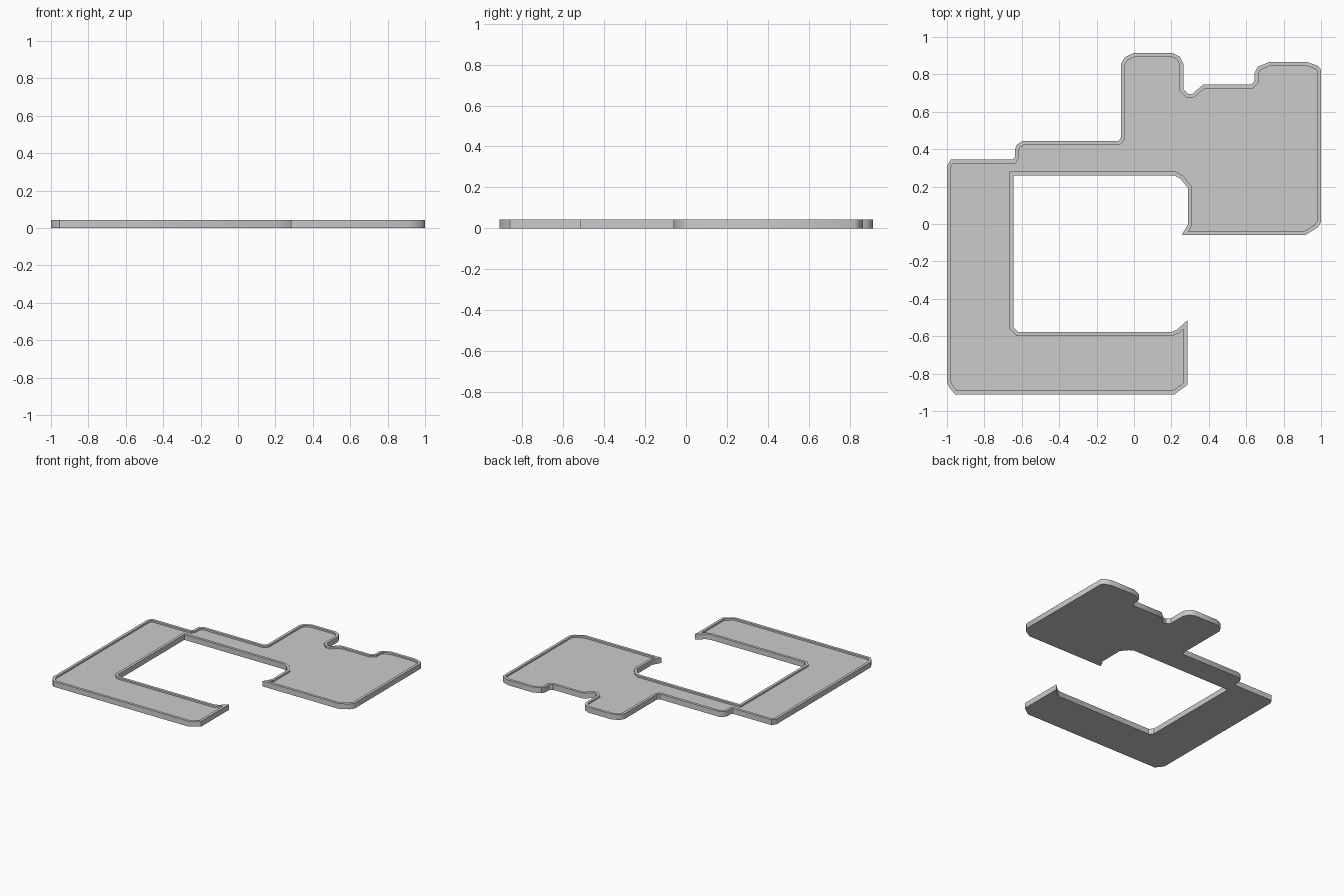
import bpy, bmesh
from mathutils import Vector
from mathutils.geometry import tessellate_polygon
from math import radians

if "Cube" in bpy.data.objects:
    bpy.data.objects.remove(bpy.data.objects["Cube"])

HEIGHT, FLOOR, RIM = 0.042, 0.029, 0.021

# Outer outline, counter-clockwise from the lower left corner
OUTLINE = [
    (-1, -.85), (-.98, -.885), (-.955, -.912), (.215, -.912), (.285, -.86),
    (.285, -.515), (.23, -.565), (.2, -.577), (-.62, -.577), (-.645, -.55),
    (-.645, .26), (.215, .26), (.25, .24), (.29, .19), (.29, 0),
    (.255, -.06), (.915, -.06), (.98, -.02), (1, .01), (1, .825),
    (.985, .845), (.93, .865), (.72, .865), (.66, .84), (.645, .81),
    (.645, .765), (.625, .745), (.37, .745), (.31, .695), (.29, .695),
    (.265, .72), (.265, .855), (.245, .895), (.205, .915), (0, .915),
    (-.05, .89), (-.07, .855), (-.07, .46), (-.085, .443), (-.595, .443),
    (-.625, .425), (-.637, .40), (-.637, .36), (-.645, .345), (-.98, .345),
    (-1, .31)]


def inset(points, d):
    """Mitred inward offset of a counter-clockwise outline."""
    pts = [Vector(p) for p in points]
    out = []
    for i, p in enumerate(pts):
        a = (p - pts[i - 1]).normalized()
        b = (pts[(i + 1) % len(pts)] - p).normalized()
        na, nb = Vector((-a.y, a.x)), Vector((-b.y, b.x))
        out.append(p + (na + nb) * d / (1 + na.dot(nb)))
    return out


# Tray: outer wall, flat rim, inner wall
inner = inset(OUTLINE, RIM)
bm = bmesh.new()
loops = [[bm.verts.new((x, y, z)) for x, y in pts] for pts, z in
         ((OUTLINE, 0), (OUTLINE, HEIGHT), (inner, HEIGHT), (inner, FLOOR))]
n = len(OUTLINE)
for lo, hi in zip(loops, loops[1:]):
    for i in range(n):
        j = (i + 1) % n
        bm.faces.new((lo[i], lo[j], hi[j], hi[i]))

# Underside and sunken floor
for loop, up in ((loops[0], -1), (loops[-1], 1)):
    for tri in tessellate_polygon([[v.co for v in loop]]):
        face = bm.faces.new([loop[k] for k in tri])
        face.normal_update()
        if face.normal.z * up < 0:
            face.normal_flip()

mesh = bpy.data.meshes.new("rimmed_tray")
bm.to_mesh(mesh)
bm.free()
tray = bpy.data.objects.new("rimmed_tray", mesh)
bpy.context.collection.objects.link(tray)
bpy.context.view_layer.objects.active = tray
tray.select_set(True)
bpy.ops.object.shade_smooth_by_angle(angle=radians(40))
